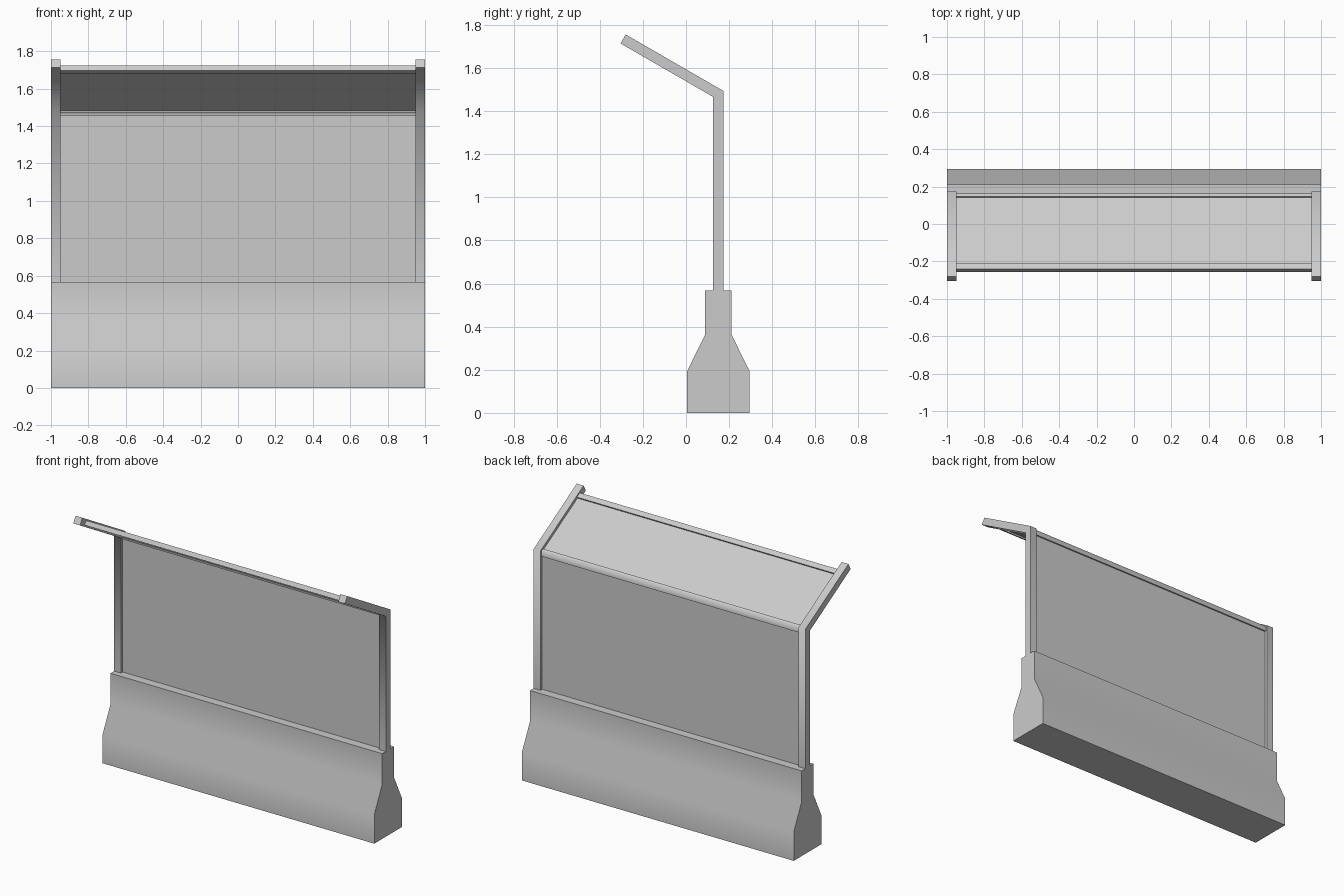
import bpy, bmesh, math
from mathutils import Vector

if "Cube" in bpy.data.objects:
    bpy.data.objects.remove(bpy.data.objects["Cube"])

BEND = Vector((0.15, 1.48))                                   # (y, z) where posts lean forward
LEAN = Vector((-math.cos(math.radians(30)), math.sin(math.radians(30))))
NORMAL = Vector((LEAN.y, -LEAN.x))
ARM = 0.51


def extrude_profile(name, points, x0, x1, smooth=None):
    """Extrude a closed (y, z) profile along x."""
    bm = bmesh.new()
    face = bm.faces.new([bm.verts.new((x0, p[0], p[1])) for p in points])
    new = bmesh.ops.extrude_face_region(bm, geom=[face])["geom"]
    bmesh.ops.translate(bm, vec=(x1 - x0, 0, 0),
                        verts=[v for v in new if isinstance(v, bmesh.types.BMVert)])
    bmesh.ops.recalc_face_normals(bm, faces=bm.faces)
    mesh = bpy.data.meshes.new(name)
    bm.to_mesh(mesh)
    bm.free()
    obj = bpy.data.objects.new(name, mesh)
    bpy.context.collection.objects.link(obj)
    if smooth:
        bpy.ops.object.select_all(action='DESELECT')
        obj.select_set(True)
        bpy.context.view_layer.objects.active = obj
        bpy.ops.object.shade_smooth_by_angle(angle=math.radians(smooth))
    return obj


def bent_profile(bottom, arm, half):
    """Mitred strip: up from z=bottom to the bend, then along the lean."""
    miter = Vector((half, half * math.tan(math.radians(30))))
    tip = BEND + LEAN * arm
    return [(BEND.x - half, bottom), (BEND.x + half, bottom), BEND + miter,
            tip + NORMAL * half, tip - NORMAL * half, BEND - miter]


# Concrete barrier base, profile mirrored about its centre
half_profile = [(0.145, 0), (0.145, 0.193), (0.062, 0.362), (0.062, 0.567)]
base = [(0.15 + w, z) for w, z in half_profile] + [(0.15 - w, z) for w, z in reversed(half_profile)]
extrude_profile("barrier_base", base, -1, 1, 40)

# Bent end posts
for side, x0 in (("left", -1.0), ("right", 0.95)):
    extrude_profile("post_" + side, bent_profile(0.56, ARM, 0.024), x0, x0 + 0.05, 65)

# Thin bent screen between the posts
extrude_profile("screen_panel", bent_profile(0.56, ARM - 0.06, 0.005), -0.955, 0.955)

# Rail at the bend
extrude_profile("bend_rail", bent_profile(1.455, 0.012, 0.015), -0.952, 0.952, 65)

# Rail at the upper edge of the screen
a, b = BEND + LEAN * (ARM - 0.085), BEND + LEAN * (ARM - 0.05)
t = NORMAL * 0.015
extrude_profile("top_rail", [a - t, a + t, b + t, b - t], -0.952, 0.952)
